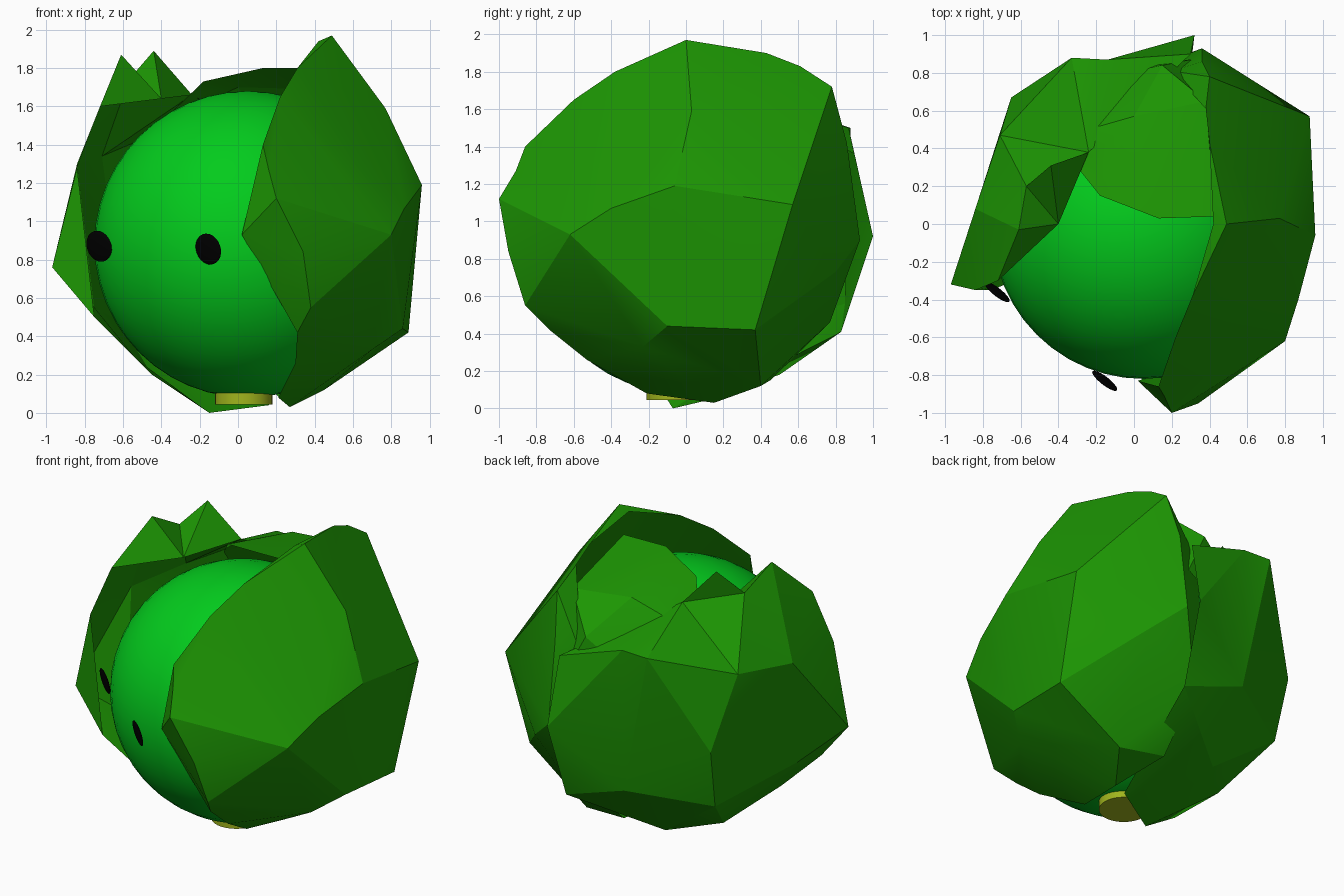
import bpy
import bmesh
from math import radians
from mathutils import Vector

default_cube = bpy.data.objects.get("Cube")
if default_cube:
    bpy.data.objects.remove(default_cube, do_unlink=True)

CENTRE = Vector((0.05, -0.02, 0.88))


def make_material(name, colour):
    material = bpy.data.materials.new(name)
    material.use_nodes = True
    material.diffuse_color = (*colour, 1)
    shader = material.node_tree.nodes["Principled BSDF"]
    shader.inputs["Base Color"].default_value = (*colour, 1)
    shader.inputs["Roughness"].default_value = 1
    shader.inputs["Specular IOR Level"].default_value = 0
    return material


bright_green = make_material("bright green", (0.001, 0.6, 0.012))
leaf_green = make_material("leaf green", (0.012, 0.305, 0.001))
olive = make_material("olive", (0.35, 0.46, 0.012))
black = make_material("black", (0, 0, 0))


def finish(name, material, angle):
    """Name, colour and shade the active object."""
    part = bpy.context.object
    part.name = name
    part.data.name = name
    part.data.materials.append(material)
    bpy.ops.object.shade_smooth_by_angle(angle=radians(angle))
    return part


def make_leaf(name, rim, body):
    """Wrap a faceted open shell around the head through the given points."""
    points = [Vector(p) for p in rim + body]
    directions = [(p - CENTRE).normalized() for p in points]
    opening = -sum(directions, Vector()).normalized()

    # Triangulate the points by direction, then remove the open side
    bm = bmesh.new()
    tag = bm.verts.layers.int.new("point")
    for i, direction in enumerate(directions):
        bm.verts.new(direction)[tag] = i
    bmesh.ops.convex_hull(bm, input=bm.verts[:])
    bm.normal_update()
    open_faces = [f for f in bm.faces
                  if all(v[tag] < len(rim) for v in f.verts)
                  and f.normal.dot(opening) > 0.45]
    bmesh.ops.delete(bm, geom=open_faces, context="FACES")
    for vert in bm.verts:
        vert.co = points[vert[tag]]
    bm.verts.layers.int.remove(tag)

    mesh = bpy.data.meshes.new(name)
    bm.to_mesh(mesh)
    bm.free()
    leaf = bpy.data.objects.new(name, mesh)
    bpy.context.collection.objects.link(leaf)
    bpy.ops.object.select_all(action="DESELECT")
    leaf.select_set(True)
    bpy.context.view_layer.objects.active = leaf
    finish(name, leaf_green, 22)


# Round head
bpy.ops.mesh.primitive_uv_sphere_add(segments=48, ring_count=24, radius=0.8,
                                     location=CENTRE)
finish("head", bright_green, 60)

# Stem stub under the head
bpy.ops.mesh.primitive_cylinder_add(vertices=32, radius=0.15, depth=0.06,
                                    location=(0.03, -0.06, 0.075))
finish("stem", olive, 40)

# Flattened round eyes, both facing the same way and tipped slightly down
gaze = Vector((-0.6, -0.77, -0.22))
for side, spot in (("right", (-0.725, -0.36, 0.87)), ("left", (-0.155, -0.83, 0.855))):
    bpy.ops.mesh.primitive_uv_sphere_add(segments=24, ring_count=12, radius=0.083,
                                         location=spot)
    eye = finish(side + "_eye", black, 60)
    eye.scale.z = 0.16
    eye.rotation_euler = gaze.to_track_quat("Z", "Y").to_euler()

# Large leaf around the left side, its back edge tucked under the next leaf
make_leaf(
    "left_leaf",
    rim=[(.13, -.86, 1.4), (.16, -.91, 1.27), (.02, -.83, .93), (.23, -.85, .72),
         (.31, -.73, .42), (.3, -.53, .26), (.21, -.21, .08), (.27, .15, .03),
         (.14, .45, .15), (.17, .77, .46), (.2, .87, .9), (.2, .81, 1.35),
         (.4, .78, 1.72), (.38, .61, 1.83), (.4, .43, 1.9), (.42, 0, 1.94),
         (.31, -.38, 1.8), (.22, -.6, 1.65)],
    body=[(.2, -1, 1.12), (.34, -.95, .84), (.38, -.86, .55), (.8, -.62, .93),
          (.87, -.4, 1.07), (.96, -.06, 1.19), (.93, .57, 1.09), (.89, .37, .42),
          (.86, -.1, .44), (.7, -.23, .33), (.77, .03, 1.59), (.49, 0, 1.97),
          (.55, .8, .73), (.36, .93, .9), (.45, .4, .12), (.36, .86, 1.42)])

# Leaf around the right side and the back
make_leaf(
    "right_leaf",
    rim=[(-.75, -.35, .5), (-.97, -.32, .76), (-.84, -.35, 1.28), (-.72, -.3, 1.6),
         (-.4, 0, 1.64), (-.24, .38, 1.66), (-.14, .87, 1.5),
         (.3, .9, 1.36), (.32, 1, .92), (.3, .83, .41), (.16, .1, .04),
         (-.15, -.07, 0), (-.53, -.25, .28)],
    body=[(-.84, .08, 1.3), (-.71, .47, 1.34), (-.65, .67, .88), (-.33, .88, 1.5),
          (-.62, .58, .48), (-.14, .85, .56), (-.2, .5, .18), (-.45, .25, .2),
          (-.75, -.1, .55), (-.57, .2, 1.74), (-.61, -.03, 1.87), (-.44, .31, 1.89)])

# Leaf folded over the top from behind
make_leaf(
    "top_leaf",
    rim=[(-.18, .15, 1.73), (.13, .03, 1.8), (.43, .04, 1.8), (.5, .6, 1.5),
         (.3, .87, 1.2), (0, .86, 1), (-.4, .72, 1.1), (-.42, .45, 1.5),
         (-.22, .36, 1.66)],
    body=[(.15, .84, 1.5), (0, .57, 1.7), (.38, .65, 1.69)])
